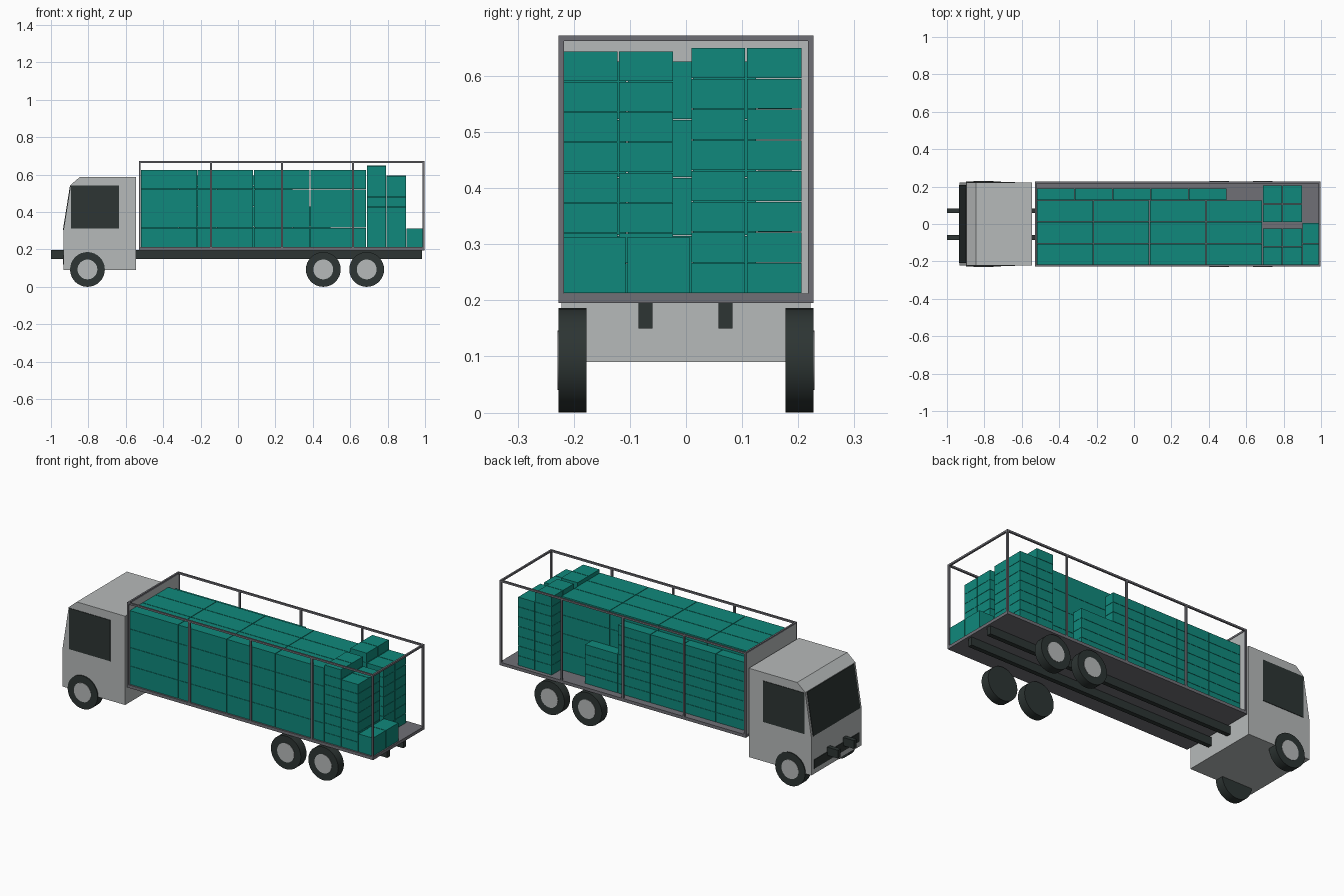
import bpy, bmesh, math
from mathutils import Matrix, Vector

if "Cube" in bpy.data.objects:
    bpy.data.objects.remove(bpy.data.objects["Cube"])


def material(name, rgb):
    m = bpy.data.materials.new(name)
    m.diffuse_color = (*rgb, 1)
    m.use_nodes = True
    m.node_tree.nodes["Principled BSDF"].inputs["Base Color"].default_value = m.diffuse_color
    return m


TEAL = material("teal_cartons", (0.005, 0.25, 0.20))
LIGHT = material("light_grey_paint", (0.47, 0.49, 0.49))
GREY = material("frame_grey", (0.16, 0.16, 0.18))
DARK = material("dark_rubber_and_glass", (0.026, 0.035, 0.033))


def finish(name, bm, mat):
    bmesh.ops.recalc_face_normals(bm, faces=bm.faces)
    me = bpy.data.meshes.new(name)
    bm.to_mesh(me)
    bm.free()
    me.materials.append(mat)
    ob = bpy.data.objects.new(name, me)
    bpy.context.collection.objects.link(ob)
    return ob


def boxes(name, mat, ranges):
    """One object of boxes, each (x0, x1, y0, y1, z0, z1)."""
    bm = bmesh.new()
    for x0, x1, y0, y1, z0, z1 in ranges:
        mtx = (Matrix.Translation(((x0 + x1) / 2, (y0 + y1) / 2, (z0 + z1) / 2))
               @ Matrix.Diagonal((x1 - x0, y1 - y0, z1 - z0, 1)))
        bmesh.ops.create_cube(bm, size=1, matrix=mtx)
    return finish(name, bm, mat)


def prism(name, mat, profile, y0, y1):
    """Extrude an x-z profile from y0 to y1."""
    bm = bmesh.new()
    face = bm.faces.new([bm.verts.new((x, y0, z)) for x, z in profile])
    ext = bmesh.ops.extrude_face_region(bm, geom=[face])
    verts = [v for v in ext["geom"] if isinstance(v, bmesh.types.BMVert)]
    bmesh.ops.translate(bm, verts=verts, vec=Vector((0, y1 - y0, 0)))
    return finish(name, bm, mat)


def cylinder(name, mat, x, y, z, radius, width):
    bm = bmesh.new()
    mtx = Matrix.Translation((x, y, z)) @ Matrix.Rotation(math.pi / 2, 4, "X")
    bmesh.ops.create_cone(bm, cap_ends=True, segments=32, radius1=radius,
                          radius2=radius, depth=width, matrix=mtx)
    ob = finish(name, bm, mat)
    for p in ob.data.polygons:
        p.use_smooth = len(p.vertices) == 4
    ob.data.set_sharp_from_angle(angle=math.radians(40))


def stack(name, xs, ys, z0, height, rows, gap=0.0015):
    """Grid of cartons between the given x and y break lines."""
    out = []
    for xa, xb in zip(xs, xs[1:]):
        for ya, yb in zip(ys, ys[1:]):
            for k in range(rows):
                out.append((xa + gap, xb - gap, ya + gap, yb - gap,
                            z0 + k * height + gap / 2, z0 + (k + 1) * height - gap / 2))
    boxes(name, TEAL, out)


# Cab body, windscreen, side windows and front bumper
prism("cab", LIGHT, [(-0.933, 0.09), (-0.545, 0.09), (-0.545, 0.588), (-0.845, 0.588),
                     (-0.895, 0.545), (-0.933, 0.305)], -0.222, 0.222)
prism("windscreen", DARK, [(-0.936, 0.305), (-0.898, 0.543), (-0.893, 0.543),
                           (-0.931, 0.305)], -0.208, 0.208)
for side, s in (("front", -1), ("back", 1)):
    prism(side + "_side_window", DARK, [(-0.892, 0.312), (-0.635, 0.312), (-0.635, 0.542),
                                        (-0.892, 0.542)], s * 0.220, s * 0.225)
boxes("bumper_plate", DARK, [(-0.936, -0.93, -0.2, 0.2, 0.12, 0.17)])

# Chassis rails
boxes("chassis_rails", DARK, [(-1, 0.985, y - 0.0125, y + 0.0125, 0.15, 0.196)
                              for y in (-0.072, 0.07)])

# Wheels with hub plates
for i, x in enumerate((-0.805, 0.456, 0.688)):
    for s in (-1, 1):
        tag = f"{i + 1}_{'front' if s < 0 else 'back'}"
        cylinder("tyre_" + tag, DARK, x, s * 0.202, 0.093, 0.093, 0.05)
        cylinder("hub_" + tag, LIGHT, x, s * 0.2265, 0.093, 0.053, 0.005)

# Load bed, front bulkhead, and open cage
boxes("load_bed", GREY, [(-0.53, 0.997, -0.227, 0.227, 0.195, 0.212)])
boxes("bulkhead", LIGHT, [(-0.53, -0.522, -0.217, 0.217, 0.212, 0.664)])
T = 0.010
cage = []
for s in (-1, 1):
    y0, y1 = sorted((s * 0.227, s * (0.227 - T)))
    cage.append((-0.53, 0.997, y0, y1, 0.672 - T, 0.672))
    for x in (-0.525, -0.145, 0.235, 0.615, 0.992):
        cage.append((x - T / 2, x + T / 2, y0, y1, 0.212, 0.672 - T))
for x in (-0.525, 0.992):
    cage.append((x - T / 2, x + T / 2, -0.227 + T, 0.227 - T, 0.672 - T, 0.672))
boxes("cage", GREY, cage)

# Cargo: large cartons, flat cartons along the back, small stacks at the rear
FLOOR = 0.212
stack("large_cartons", [-0.52, -0.219, 0.083, 0.385, 0.687],
      [-0.22, -0.105, 0.011, 0.126], FLOOR, 0.1035, 4)
stack("flat_cartons", [-0.52, -0.317, -0.114, 0.089, 0.292], [0.127, 0.19], FLOOR, 0.0547, 7)
stack("flat_cartons_low", [0.292, 0.495], [0.127, 0.19], FLOOR, 0.0547, 4)
for tag, ys, h in (("left", [-0.22, -0.121, -0.022], 0.0540),
                   ("right", [0.008, 0.107, 0.207], 0.0548)):
    stack("small_cartons_tall_" + tag, [0.688, 0.793], ys, FLOOR, h, 8)
    stack("small_cartons_short_" + tag, [0.793, 0.899], ys, FLOOR, h, 7)
stack("end_cartons", [0.90, 0.992], [-0.22, -0.106, 0.008], FLOOR, 0.102, 1)
